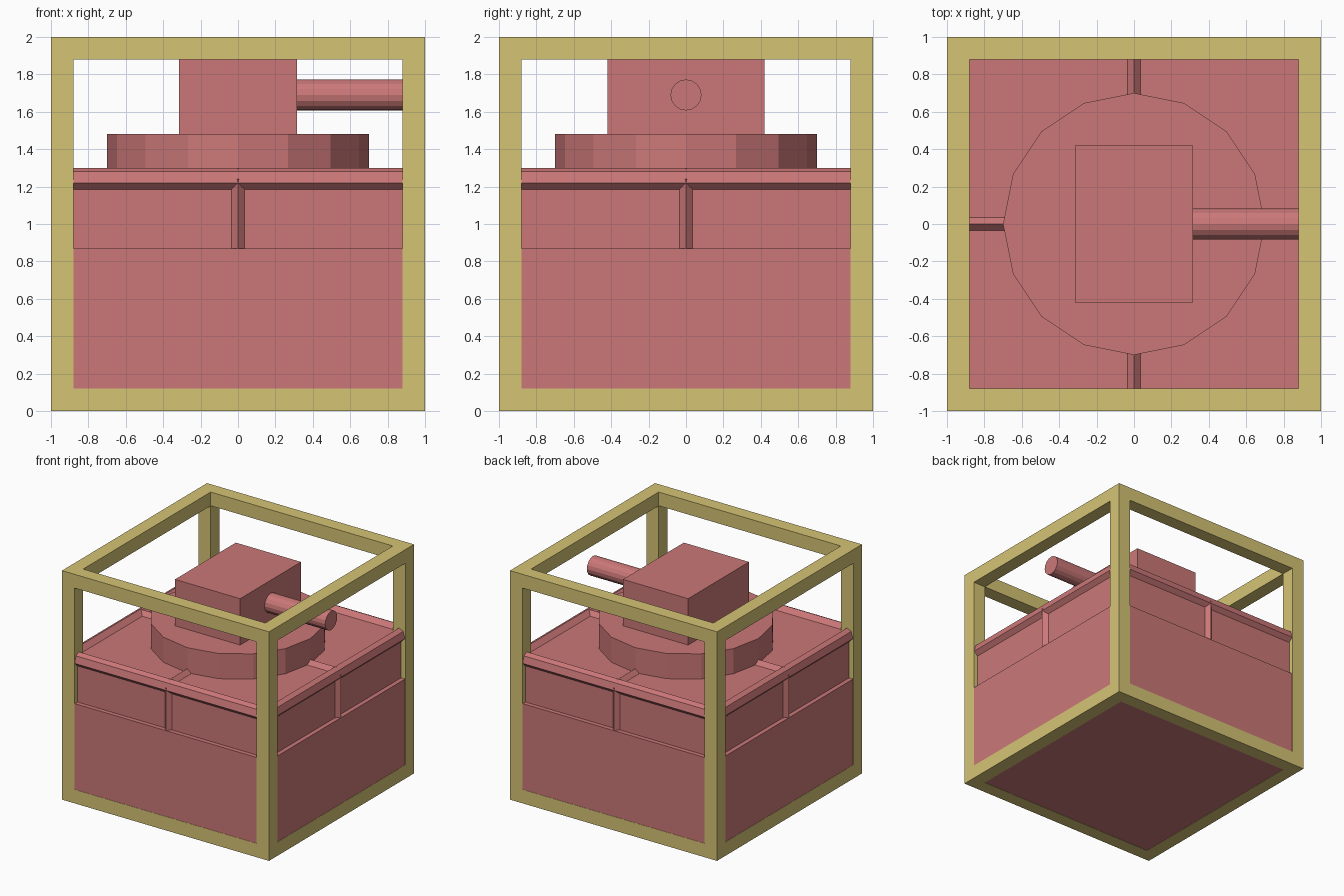
import bpy, bmesh, math
from mathutils import Matrix

if "Cube" in bpy.data.objects:
    bpy.data.objects.remove(bpy.data.objects["Cube"])


def colour(name, rgb):
    m = bpy.data.materials.new(name)
    m.diffuse_color = (*rgb, 1)
    m.use_nodes = True
    m.node_tree.nodes["Principled BSDF"].inputs["Base Color"].default_value = m.diffuse_color
    return m


PINK = colour("dusty pink", (0.60, 0.187, 0.187))
GOLD = colour("pale gold", (0.665, 0.55, 0.175))


def finish(name, bm, mat):
    bmesh.ops.recalc_face_normals(bm, faces=bm.faces)
    me = bpy.data.meshes.new(name)
    bm.to_mesh(me)
    bm.free()
    me.materials.append(mat)
    ob = bpy.data.objects.new(name, me)
    bpy.context.collection.objects.link(ob)
    return ob


def box(name, x, y, z, mat=PINK):
    """Box from (min, max) ranges."""
    bm = bmesh.new()
    size = [r[1] - r[0] for r in (x, y, z)]
    mid = [(r[0] + r[1]) / 2 for r in (x, y, z)]
    bmesh.ops.create_cube(bm, size=1, matrix=Matrix.Translation(mid) @ Matrix.Diagonal((*size, 1)))
    return finish(name, bm, mat)


def cylinder(name, sides, radius, depth, matrix):
    bm = bmesh.new()
    bmesh.ops.create_cone(bm, cap_ends=True, segments=sides, radius1=radius,
                          radius2=radius, depth=depth, matrix=matrix)
    return finish(name, bm, PINK)


def prism(name, a, b):
    """Closed prism between two matching outlines."""
    bm = bmesh.new()
    va, vb = [bm.verts.new(p) for p in a], [bm.verts.new(p) for p in b]
    bm.faces.new(va)
    bm.faces.new(vb)
    for i in range(len(va)):
        j = (i + 1) % len(va)
        bm.faces.new((va[i], va[j], vb[j], vb[i]))
    return finish(name, bm, PINK)


# outer cage: cube with a square window cut through along each axis
cage = box("cage_frame", (-1, 1), (-1, 1), (0, 2), GOLD)
w, full = 0.88, 1.5
cutters = []
for axis in range(3):
    r = [(-w, w)] * 3
    r[axis] = (-full, full)
    r[2] = (r[2][0] + 1, r[2][1] + 1)
    c = box("cage_cutter", *r, GOLD)
    c.hide_render = True
    mod = cage.modifiers.new("window", 'BOOLEAN')
    mod.operation, mod.solver, mod.object = 'DIFFERENCE', 'EXACT', c
    cutters.append(c)
dg = bpy.context.evaluated_depsgraph_get()
cut = bpy.data.meshes.new_from_object(cage.evaluated_get(dg))
cage.modifiers.clear()
cage.data = cut
for c in cutters:
    bpy.data.objects.remove(c)

# lower and upper body
box("lower_body", (-0.998, 0.998), (-0.998, 0.998), (0.002, 0.87))
box("upper_body", (-0.96, 0.96), (-0.96, 0.96), (0.86, 1.26))

# mitred edge trim and seam ridges on every side
trim = [(0.96, 1.185), (0.996, 1.22), (0.98, 1.28), (0.94, 1.30), (0.90, 1.26)]
for i, side in enumerate(("front", "right", "back", "left")):
    turn = Matrix.Rotation(i * math.pi / 2, 4, 'Z')
    parts = [
        prism(side + "_edge_trim", [(-r, -r, z) for r, z in trim], [(r, -r, z) for r, z in trim]),
        prism(side + "_wall_ridge",
              [(-0.04, -0.955, 0.87), (0, -0.996, 0.87), (0.04, -0.955, 0.87)],
              [(-0.04, -0.955, 1.24), (0, -0.996, 1.24), (0.04, -0.955, 1.24)]),
        prism(side + "_deck_ridge",
              [(-0.04, -0.95, 1.255), (0, -0.95, 1.297), (0.04, -0.95, 1.255)],
              [(-0.04, -0.66, 1.255), (0, -0.66, 1.297), (0.04, -0.66, 1.255)]),
    ]
    for p in parts:
        p.data.transform(turn)

# turret ring, turret block and barrel
cylinder("turret_ring", 16, 0.70, 0.23, Matrix.Translation((0, 0, 1.365)))
box("turret_block", (-0.315, 0.315), (-0.42, 0.42), (1.47, 1.885))
cylinder("barrel", 16, 0.083, 0.62,
         Matrix.Translation((0.59, 0, 1.69)) @ Matrix.Rotation(math.pi / 2, 4, 'Y'))
